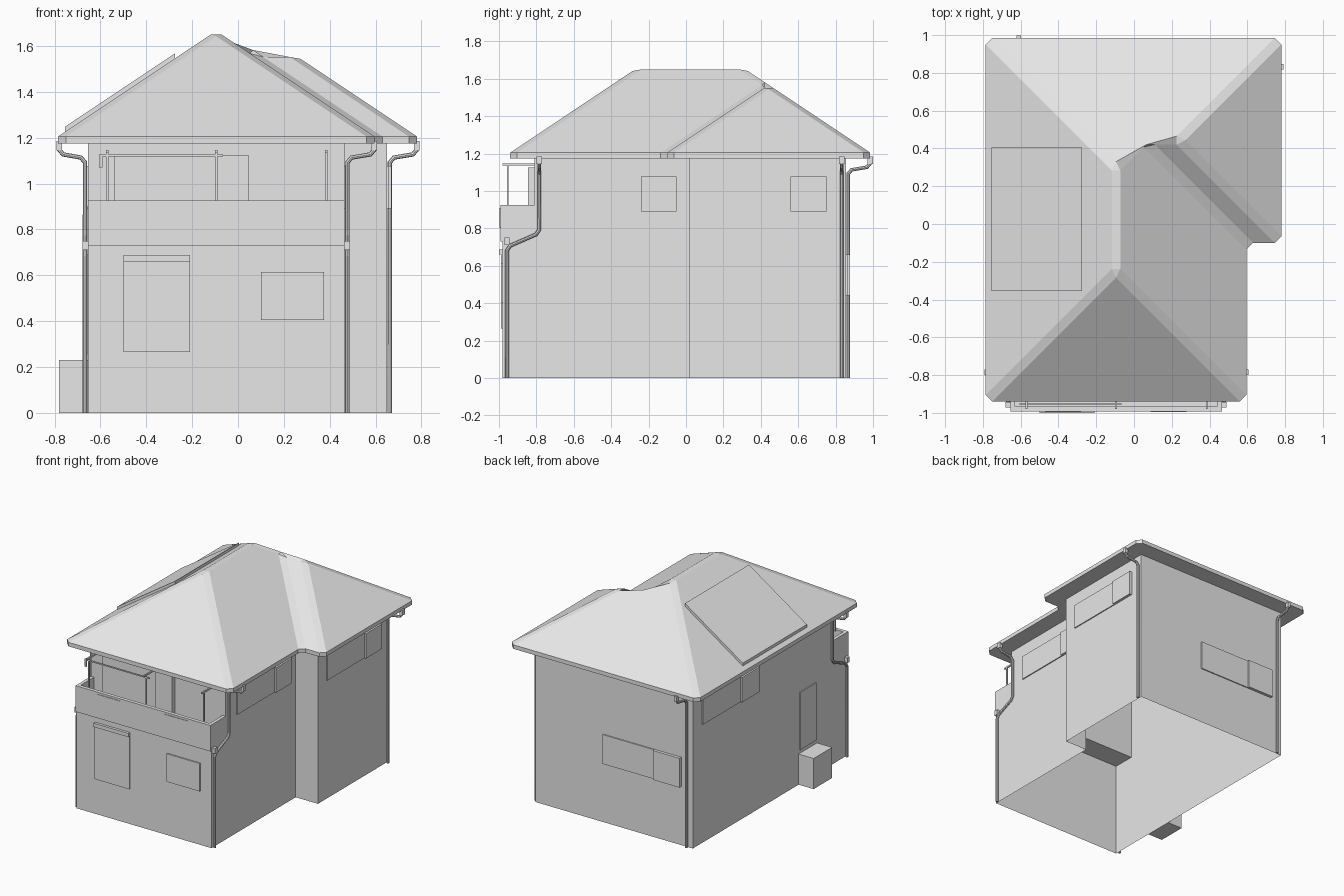
import bpy, bmesh
from mathutils import Vector

cube = bpy.data.objects.get("Cube")
if cube:
    bpy.data.objects.remove(cube, do_unlink=True)

GREY = bpy.data.materials.new("light_grey")
GREY.use_nodes = True
GREY.diffuse_color = (0.8, 0.8, 0.8, 1)
GREY.node_tree.nodes["Principled BSDF"].inputs["Base Color"].default_value = (0.8, 0.8, 0.8, 1)

WALL_L, WALL_R, WING_R = -0.655, 0.465, 0.65
WALL_B, WALL_F, PORCH_F, WING_F = 0.855, -0.81, -0.98, 0.02
FLOOR, EAVE = 0.73, 1.205


def add(name, bm):
    me = bpy.data.meshes.new(name)
    bm.to_mesh(me)
    bm.free()
    me.materials.append(GREY)
    ob = bpy.data.objects.new(name, me)
    bpy.context.collection.objects.link(ob)
    return ob


def box(name, x, y, z):
    """Box from three (low, high) ranges."""
    bm = bmesh.new()
    bmesh.ops.create_cube(bm, size=1)
    for v in bm.verts:
        v.co = [r[0] if c < 0 else r[1] for c, r in zip(v.co, (x, y, z))]
    return add(name, bm)


def pipe(name, points, radius=0.01):
    """Round pipe along a path, with chamfered elbows."""
    pts = [Vector(p) for p in points]
    path = [pts[0]]
    for a, b, c in zip(pts, pts[1:], pts[2:]):
        path += [b + (a - b).normalized() * 0.018, b + (c - b).normalized() * 0.018]
    path.append(pts[-1])
    cu = bpy.data.curves.new(name, "CURVE")
    cu.dimensions = "3D"
    cu.bevel_depth = radius
    cu.bevel_resolution = 2
    cu.use_fill_caps = True
    sp = cu.splines.new("POLY")
    sp.points.add(len(path) - 1)
    for p, co in zip(sp.points, path):
        p.co = (*co, 1)
    tmp = bpy.data.objects.new(name + "_path", cu)
    bpy.context.collection.objects.link(tmp)
    bpy.context.view_layer.update()
    me = bpy.data.meshes.new_from_object(tmp.evaluated_get(bpy.context.evaluated_depsgraph_get()))
    bpy.data.objects.remove(tmp, do_unlink=True)
    me.name = name
    me.materials.clear()
    me.materials.append(GREY)
    ob = bpy.data.objects.new(name, me)
    bpy.context.collection.objects.link(ob)
    bpy.context.view_layer.objects.active = ob
    ob.select_set(True)
    bpy.ops.object.shade_smooth_by_angle()
    ob.select_set(False)


# Walls: an open shell for each storey, following the L-shaped plan
def shell(name, front, z0, z1):
    plan = [(WALL_L, front), (WALL_R, front), (WALL_R, WING_F),
            (WING_R, WING_F), (WING_R, WALL_B), (WALL_L, WALL_B)]
    bm = bmesh.new()
    low = [bm.verts.new((x, y, z0)) for x, y in plan]
    top = [bm.verts.new((x, y, z1)) for x, y in plan]
    for i in range(len(plan)):
        j = (i + 1) % len(plan)
        bm.faces.new((low[i], low[j], top[j], top[i]))
    return add(name, bm)


shell("lower_walls", PORCH_F, 0, FLOOR)
shell("upper_walls", WALL_F, FLOOR, 1.18)

# Hip roof with a lower hipped wing
SLOPE = 0.667
bm = bmesh.new()
A, B, C, D, E, F = [bm.verts.new((x, y, EAVE)) for x, y in (
    (-0.785, -0.94), (0.595, -0.94), (0.595, -0.1), (0.78, -0.1), (0.78, 0.985), (-0.785, 0.985))]
R1, R2, W1, W2 = [bm.verts.new((x, y, EAVE + run * SLOPE)) for x, y, run in (
    (-0.095, -0.25, 0.69), (-0.095, 0.295, 0.69), (0.0525, 0.4425, 0.5425), (0.2375, 0.4425, 0.5425))]
for f in ((A, B, R1), (B, C, W1, R2, R1), (C, D, W2, W1), (D, E, W2), (E, F, R2, W1, W2), (F, A, R1, R2)):
    bm.faces.new(f)
bmesh.ops.bevel(bm, geom=[e for e in bm.edges if not e.is_boundary],
                offset=0.027, segments=1, affect="EDGES")
rim = [e for e in bm.edges if e.is_boundary]
ext = bmesh.ops.extrude_edge_only(bm, edges=rim)["geom"]
for v in ext:
    if isinstance(v, bmesh.types.BMVert):
        v.co.z = 1.175
bmesh.ops.contextual_create(bm, geom=[e for e in ext if isinstance(e, bmesh.types.BMEdge)])
bmesh.ops.recalc_face_normals(bm, faces=bm.faces)
add("roof", bm)

# Solar panel lying on the left slope
panel = box("solar_panel", (-0.755, -0.275), (-0.355, 0.405), (0, 0.022))
for v in panel.data.vertices:
    v.co.z += EAVE + (v.co.x + 0.785) * SLOPE

# Balcony floor and parapet
box("balcony_floor", (WALL_L, WALL_R), (PORCH_F, WALL_F), (FLOOR - 0.01, FLOOR))
PARAPET = (FLOOR, 0.925)
box("parapet_front", (WALL_L, WALL_R), (-0.992, -0.965), PARAPET)
for side, x in (("left", WALL_R), ("right", WALL_L + 0.025)):
    box("parapet_" + side, (x - 0.025, x), (-0.965, WALL_F), PARAPET)
for i, x in enumerate((-0.375, 0.182)):
    box(f"parapet_panel_{i}", (x - 0.095, x + 0.095), (-0.996, -0.99), (0.803, 0.91))

# Balcony door and drying rail
box("balcony_door", (-0.54, -0.095), (-0.835, WALL_F), (FLOOR, 1.125))
box("balcony_door_sash", (-0.095, 0.045), (-0.845, WALL_F), (FLOOR, 1.125))
for i, x in enumerate((-0.57, -0.095, 0.385)):
    box(f"rail_post_{i}", (x - 0.005, x + 0.005), (-0.958, -0.948), (0.92, 1.145))
    box(f"rail_arm_{i}", (x - 0.005, x + 0.005), (-0.98, WALL_F), (1.135, 1.147))
box("drying_rail", (-0.605, -0.065), (-0.958, -0.95), (1.118, 1.127))
box("rail_hook", (-0.605, -0.59), (-0.958, -0.95), (1.07, 1.118))

# Front windows
box("front_shutter", (-0.5, -0.21), (-0.99, PORCH_F), (0.265, 0.66))
box("front_shutter_case", (-0.5, -0.21), (-1.0, PORCH_F), (0.66, 0.688))
box("front_window", (0.1, 0.375), (-0.99, PORCH_F), (0.405, 0.615))

# Side and back windows: a long pane with a raised shutter case at one end
UPPER = (0.89, 1.077)
for name, wall, out, y0, y1, split in (
        ("left_main", WALL_R, 1, -0.68, -0.05, -0.24),
        ("left_wing", WING_R, 1, 0.12, 0.75, 0.56),
        ("right", WALL_L, -1, 0.745, 0.09, 0.30)):
    for part, a, b, depth in (("window", y0, split, 0.008), ("shutter_case", split, y1, 0.02)):
        box(f"{name}_{part}", sorted((wall, wall + out * depth)), sorted((a, b)), UPPER)
box("back_window", (-0.34, 0.09), (WALL_B, WALL_B + 0.008), (0.44, 0.66))
box("back_shutter_case", (-0.56, -0.34), (WALL_B, WALL_B + 0.022), (0.44, 0.66))

# Side door with its block
box("side_door", (WALL_L - 0.008, WALL_L), (-0.6, -0.41), (0.26, 0.69))
box("side_block", (-0.78, WALL_L), (-0.62, -0.4), (0, 0.23))


# Downpipes with rain heads under the eaves
def rain_head(name, x, y, z):
    box(name, (x - 0.012, x + 0.012), (y - 0.014, y + 0.014), (z - 0.02, z + 0.02))


for side, eave, x in (("left", 0.595, WALL_R + 0.012), ("right", -0.78, WALL_L - 0.012)):
    rain_head(side + "_rain_head", eave, -0.785, 1.165)
    rain_head(side + "_lower_head", x, -0.957, FLOOR)
    pipe(side + "_front_pipe", [(eave, -0.785, 1.15), (eave, -0.785, 1.13), (x, -0.785, 1.11),
                                (x, -0.785, 0.775), (x, -0.957, 0.7), (x, -0.957, 0)])
rain_head("wing_rain_head", 0.78, 0.833, 1.165)
pipe("wing_pipe", [(0.78, 0.833, 1.15), (0.78, 0.833, 1.13), (0.662, 0.833, 1.11), (0.662, 0.833, 0)])
rain_head("back_rain_head", -0.61, 0.985, 1.165)
pipe("back_pipe", [(-0.61, 0.985, 1.15), (-0.61, 0.985, 1.13), (-0.61, 0.867, 1.11), (-0.61, 0.867, 0)])
